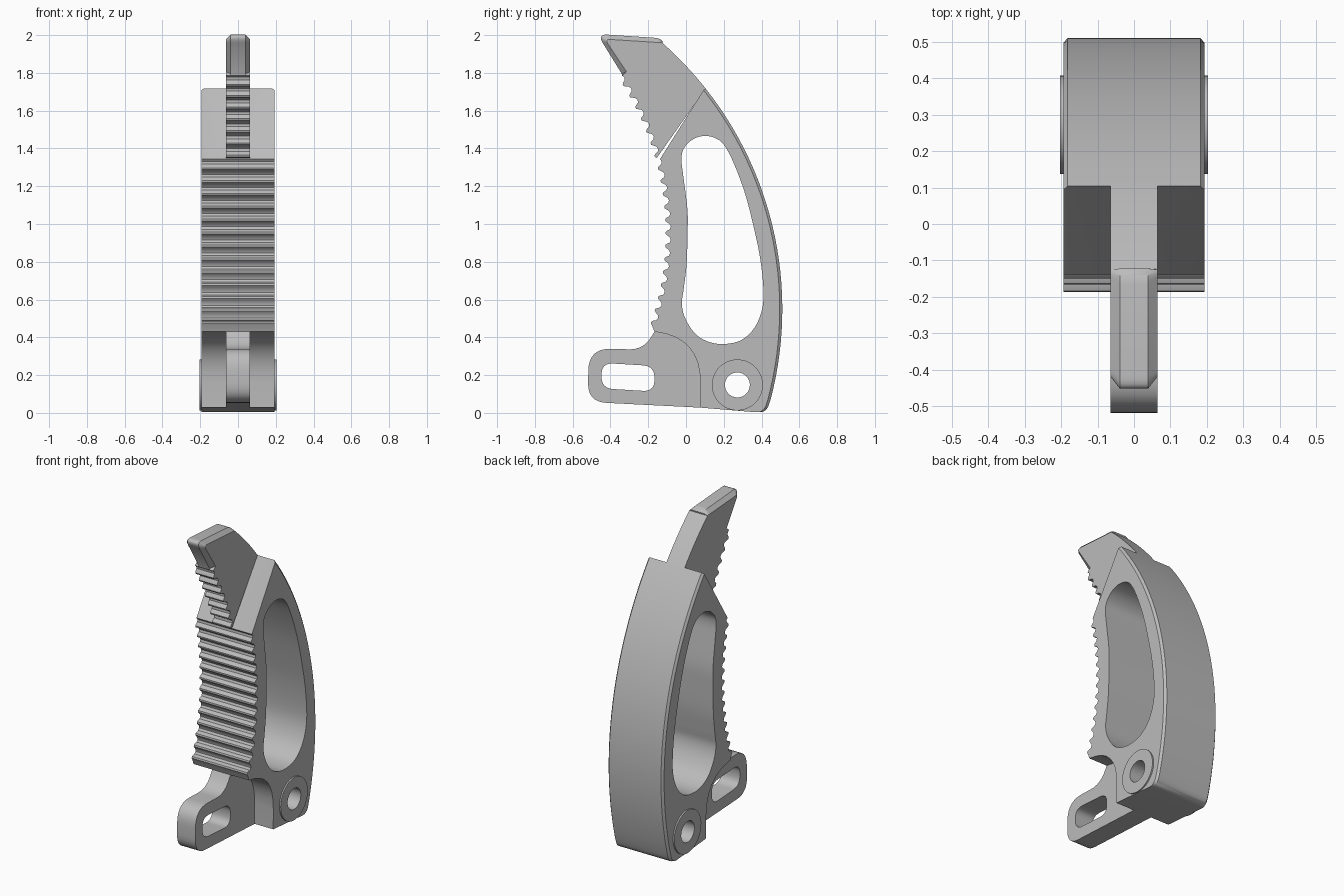
import bpy, bmesh
from math import sin, cos, asin, pi, radians
from mathutils import Vector

if "Cube" in bpy.data.objects:
    bpy.data.objects.remove(bpy.data.objects["Cube"])

grey = bpy.data.materials.new("plain grey")
grey.use_nodes = True
grey.diffuse_color = (0.5, 0.5, 0.5, 1)
grey.node_tree.nodes["Principled BSDF"].inputs["Base Color"].default_value = (0.5, 0.5, 0.5, 1)

# Main dimensions
BODY_X, TONGUE_X, BOSS_X = 0.194, 0.064, 0.203
BACK_R, BACK_C = 1.88, Vector((-1.37, 0.55))
GRIP_R, GRIP_C = 1.48, Vector((-1.588, 0.95))
TOOTH_START, TOOTH_STEP, TOOTH_DEPTH = -19.0, 2.66, 0.028
TOOTH = [(0, .3), (.1, 0), (.25, 0), (.35, .3), (.45, .8), (.65, 1), (.85, .8)]
BODY_TEETH, ALL_TEETH = 13, 20


def polar(c, r, a):
    return c + Vector((cos(a), sin(a))) * r


def circle(c, r, n=40):
    return [polar(Vector(c), r, 2 * pi * i / n) for i in range(n)]


def back_arc(z0, z1, inset=0, n=28):
    """Points up the curved back between two heights."""
    a, b = (asin((z - BACK_C.y) / BACK_R) for z in (z0, z1))
    return [polar(BACK_C, BACK_R - inset, a + (b - a) * i / n) for i in range(n + 1)]


def teeth(first, last):
    """Serrated grip edge, running upward."""
    pts = []
    for k in range(first, last):
        for u, d in TOOTH:
            pts.append(polar(GRIP_C, GRIP_R + d * TOOTH_DEPTH,
                             radians(TOOTH_START + TOOTH_STEP * (k + u))))
    return pts


def rounded(corners, closed=False, n=8):
    """Polyline with each corner (y, z, cut) eased by a curve."""
    pts, count = [], len(corners)
    for i, (y, z, cut) in enumerate(corners):
        p = Vector((y, z))
        if cut == 0 or (not closed and i in (0, count - 1)):
            pts.append(p)
            continue
        before = Vector(corners[i - 1][:2])
        after = Vector(corners[(i + 1) % count][:2])
        a = p + (before - p).normalized() * cut
        b = p + (after - p).normalized() * cut
        for j in range(n + 1):
            t = j / n
            pts.append(a * (1 - t) ** 2 + p * 2 * t * (1 - t) + b * t ** 2)
    return pts


def spline(points, n=4):
    """Closed smooth curve through the points."""
    p, out = [Vector(q) for q in points], []
    for i in range(len(p)):
        a, b, c, d = (p[(i + k) % len(p)] for k in (-1, 0, 1, 2))
        for j in range(n):
            t = j / n
            out.append(0.5 * (2 * b + (c - a) * t + (2 * a - 5 * b + 4 * c - d) * t ** 2
                              + (3 * b - a - 3 * c + d) * t ** 3))
    return out


def solid(name, layers, holes=()):
    """Skin a stack of (x, outline) layers, with holes right through."""
    bm = bmesh.new()
    stack = []
    for x, outline in layers:
        stack.append([[bm.verts.new((x, p.x, p.y)) for p in loop]
                      for loop in (outline, *holes)])
    for lower, upper in zip(stack, stack[1:]):
        for a, b in zip(lower, upper):
            for i in range(len(a)):
                bm.faces.new((a[i - 1], a[i], b[i], b[i - 1]))
    for loops in (stack[0], stack[-1]):
        edges = [bm.edges.get((l[i - 1], l[i])) for l in loops for i in range(len(l))]
        bmesh.ops.triangle_fill(bm, edges=edges, use_beauty=True)
    bmesh.ops.recalc_face_normals(bm, faces=bm.faces)
    mesh = bpy.data.meshes.new(name)
    bm.to_mesh(mesh)
    bm.free()
    mesh.materials.append(grey)
    obj = bpy.data.objects.new(name, mesh)
    bpy.context.collection.objects.link(obj)
    bpy.ops.object.select_all(action='DESELECT')
    obj.select_set(True)
    bpy.context.view_layer.objects.active = obj
    bpy.ops.object.shade_smooth_by_angle(angle=radians(32))
    return obj


# Curved step where the wide body meets the lug
step = rounded([(-.167, .43, 0), (.077, .40, .24), (.075, .028, 0)])
pivot = circle((.272, .148), .066)
window = spline([(.09, 1.466), (.03, 1.444), (-.013, 1.397), (-.024, 1.339), (-.013, 1.243),
                 (.008, 1.074), (.008, .942), (.003, .783), (-.013, .651), (-.022, .571),
                 (0, .492), (.055, .413), (.13, .373), (.21, .365), (.294, .386),
                 (.362, .45), (.402, .545), (.41, .65), (.394, .81), (.362, .968),
                 (.315, 1.153), (.257, 1.312), (.204, 1.415), (.155, 1.455)])


def body_outline(inset):
    foot = rounded([(.075, .028, 0), (.425 - inset, 0, .045), (.447 - inset, .069, 0)])
    return (step[:-1] + foot[:-1] + back_arc(.069, 1.717, inset)
            + teeth(0, BODY_TEETH)[::-1])


# Wide body with chamfered back edges
full, trimmed = body_outline(0), body_outline(.014)
solid("grip_body", [(-BODY_X, trimmed), (-BODY_X + .012, full),
                    (BODY_X - .012, full), (BODY_X, trimmed)], [window, pivot])


def tip_outline(corners):
    return (teeth(BODY_TEETH, ALL_TEETH) + rounded(corners)[:-1]
            + back_arc(1.717, 1.958, n=8)[::-1])


# Narrow hooked tip with chamfered nose
outer = tip_outline([(-.34, 1.795, 0), (-.47, 2.006, .055), (-.14, 1.984, .025), (-.114, 1.958, 0)])
inner = tip_outline([(-.315, 1.806, 0), (-.43, 1.979, .03), (-.135, 1.96, .01), (-.114, 1.958, 0)])
solid("hooked_tip", [(-TONGUE_X, inner), (-TONGUE_X + .025, outer),
                     (TONGUE_X - .025, outer), (TONGUE_X, inner)])

# Narrow slotted lug at the lower front
lug = rounded([(-.167, .43, 0), (-.225, .334, .08), (-.515, .343, .12),
               (-.52, .058, .10), (.075, .028, 0)])
slot = rounded([(-.447, .265, .062), (-.167, .248, .062), (-.167, .113, .062),
                (-.447, .130, .062)], closed=True)
solid("slotted_lug", [(-TONGUE_X, lug + step[1:-1][::-1]),
                      (TONGUE_X, lug + step[1:-1][::-1])], [slot])

# Raised pivot bosses on both sides
for side, sign in (("left", 1), ("right", -1)):
    ring = circle((.272, .148), .135, 48)
    solid(side + "_pivot_boss", [(sign * BODY_X, ring), (sign * BOSS_X, ring)], [pivot])
